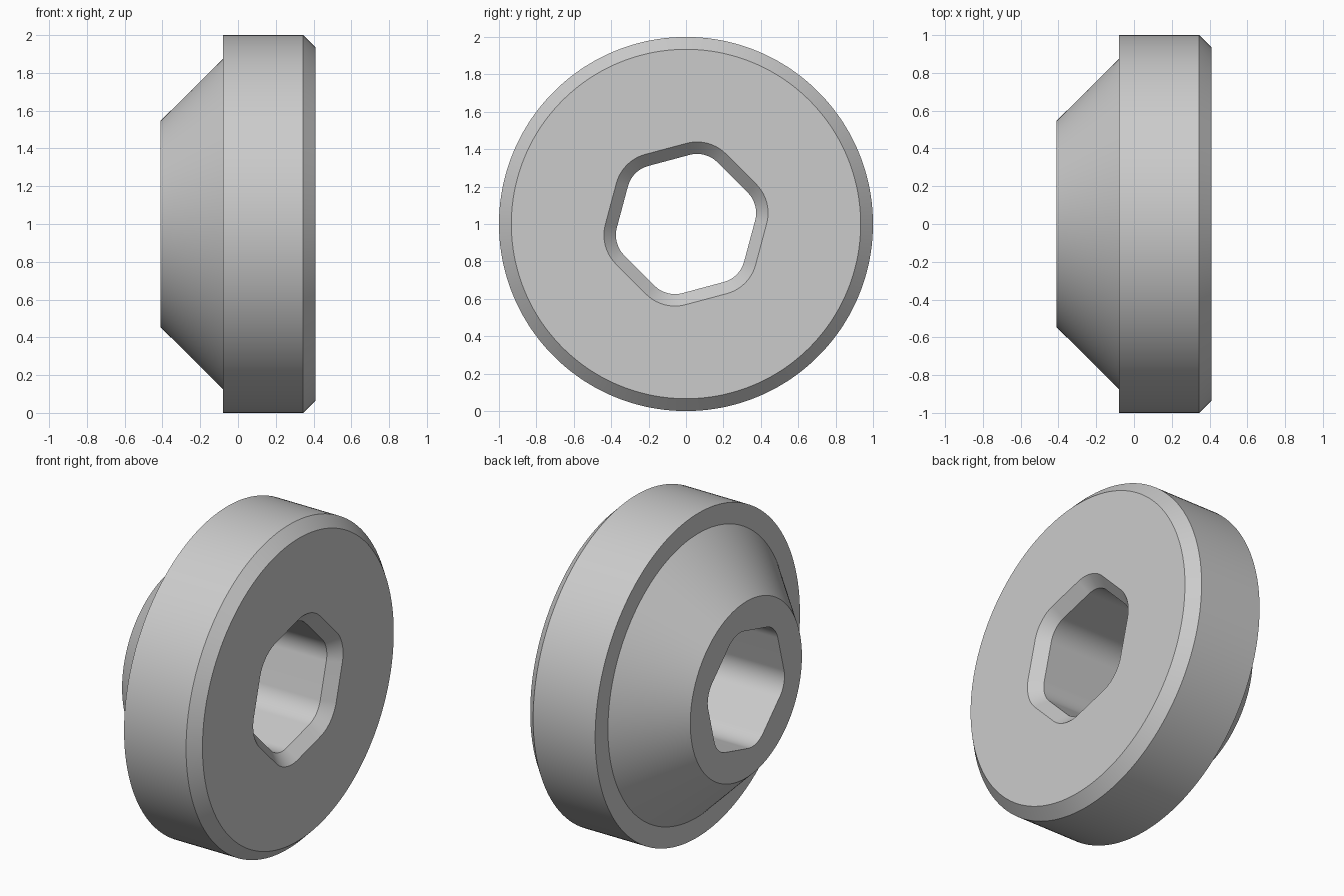
import bpy, bmesh
from math import cos, sin, radians

cube = bpy.data.objects.get("Cube")
if cube:
    bpy.data.objects.remove(cube, do_unlink=True)

PER_CORNER = 32            # points per sixth of a turn
CORNER_CENTRE = 0.197 / cos(radians(30))


def circle(x, radius):
    """Ring of points around the x axis, starting at the first hex corner."""
    pts = []
    for k in range(6 * PER_CORNER):
        a = radians(15 - 30 + 60 * (k + 0.5) / PER_CORNER)
        pts.append((x, radius * cos(a), 1 + radius * sin(a)))
    return pts


def rounded_hex(x, fillet):
    """Hexagon ring with rounded corners, turned by 15 degrees."""
    pts = []
    for corner in range(6):
        mid = 15 + 60 * corner
        cy = CORNER_CENTRE * cos(radians(mid))
        cz = CORNER_CENTRE * sin(radians(mid))
        for i in range(PER_CORNER):
            a = radians(mid - 30 + 60 * i / (PER_CORNER - 1))
            pts.append((x, cy + fillet * cos(a), 1 + cz + fillet * sin(a)))
    return pts


# Closed cross-section: hub cone, step, rim, rim chamfer, hole chamfer, bore
rings = [
    circle(-0.411, 0.545),
    circle(-0.079, 0.875),
    circle(-0.079, 1.0),
    circle(0.345, 1.0),
    circle(0.411, 0.934),
    rounded_hex(0.411, 0.219),
    rounded_hex(0.345, 0.155),
    rounded_hex(-0.411, 0.155),
]

bm = bmesh.new()
loops = [[bm.verts.new(p) for p in ring] for ring in rings]
n = 6 * PER_CORNER
for a, b in zip(loops, loops[1:] + loops[:1]):
    for k in range(n):
        j = (k + 1) % n
        bm.faces.new((a[k], a[j], b[j], b[k]))
bmesh.ops.recalc_face_normals(bm, faces=bm.faces)
mesh = bpy.data.meshes.new("hex_bore_flange")
bm.to_mesh(mesh)
bm.free()

# Plain grey finish
grey = bpy.data.materials.new("grey")
grey.use_nodes = True
colour = (0.6, 0.6, 0.6, 1)
grey.diffuse_color = colour
grey.node_tree.nodes["Principled BSDF"].inputs["Base Color"].default_value = colour
mesh.materials.append(grey)

flange = bpy.data.objects.new("hex_bore_flange", mesh)
bpy.context.collection.objects.link(flange)
bpy.context.view_layer.objects.active = flange
flange.select_set(True)
bpy.ops.object.shade_smooth_by_angle(angle=radians(30))
